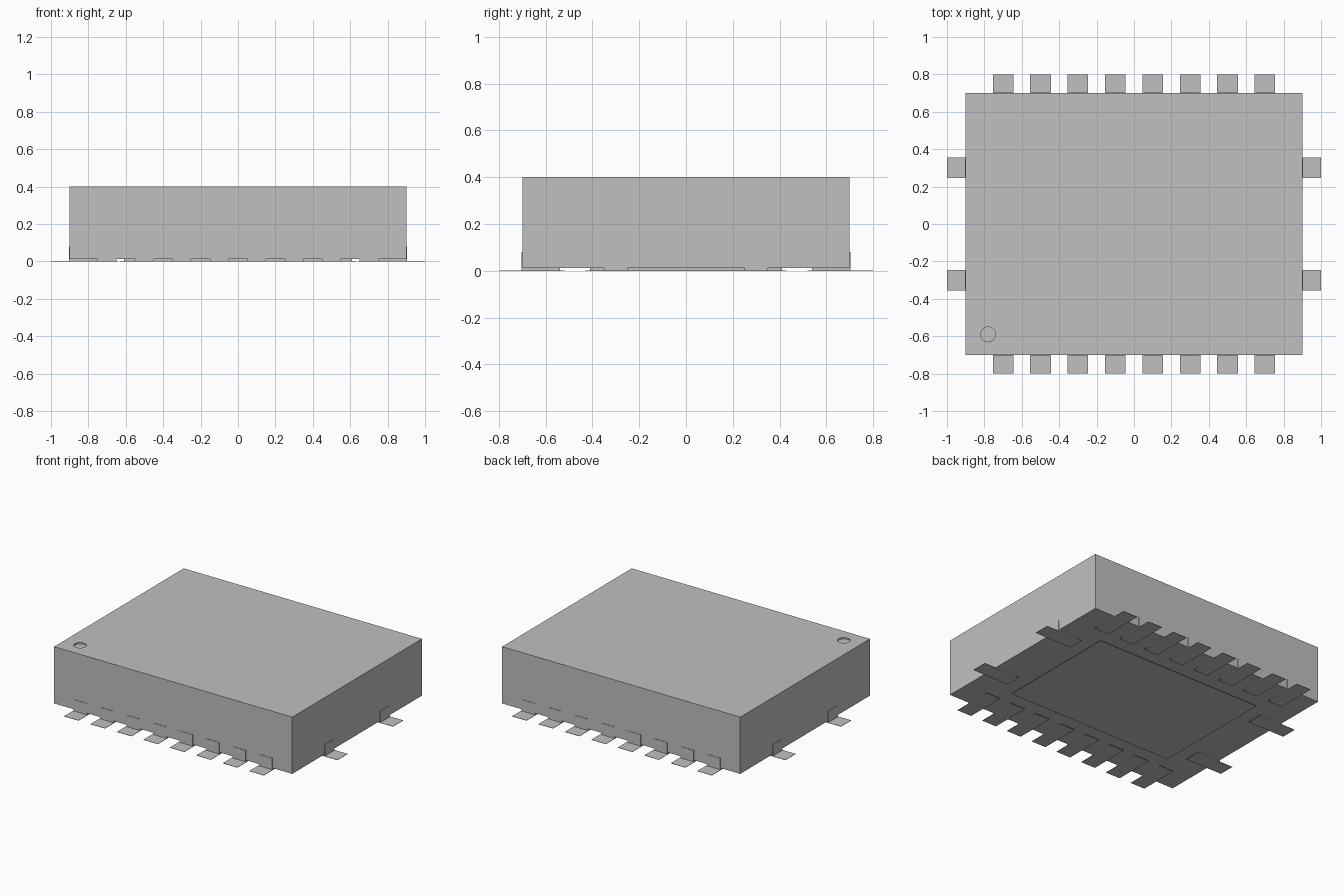
import bpy
import bmesh
import math
from mathutils import Vector

if "Cube" in bpy.data.objects:
    bpy.data.objects.remove(bpy.data.objects["Cube"], do_unlink=True)

GREY = (0.527, 0.527, 0.527, 1.0)
mat = bpy.data.materials.new("plain grey")
mat.use_nodes = True
mat.diffuse_color = GREY
mat.node_tree.nodes["Principled BSDF"].inputs["Base Color"].default_value = GREY

BODY_X, BODY_Y, BODY_BOTTOM, BODY_TOP = 0.9, 0.7, 0.012, 0.4
FILM = 0.002          # thickness of the flat pads
TAB_TOP = 0.08        # height of the contacts on the side walls


def add_box(bm, low, high):
    """Add an axis-aligned box between two corners."""
    low, high = Vector(low), Vector(high)
    verts = bmesh.ops.create_cube(bm, size=1.0)["verts"]
    for v in verts:
        v.co = (low + high) / 2 + v.co * (high - low)
    return verts


def finish(bm, name):
    mesh = bpy.data.meshes.new(name)
    bm.to_mesh(mesh)
    bm.free()
    mesh.materials.append(mat)
    obj = bpy.data.objects.new(name, mesh)
    bpy.context.collection.objects.link(obj)
    return obj


def box(name, low, high):
    bm = bmesh.new()
    add_box(bm, low, high)
    return finish(bm, name)


def edge_contact(name, angle, edge, offset):
    """Foot pad with an L-shaped contact, built along +y and turned to its side."""
    bm = bmesh.new()
    # Flat pad reaching out beyond the package
    add_box(bm, (offset - 0.055, edge - 0.18, 0), (offset + 0.055, edge + 0.1, FILM))
    # Contact under the package and up its wall
    add_box(bm, (offset - 0.05, edge - 0.16, FILM), (offset + 0.05, edge, BODY_BOTTOM))
    add_box(bm, (offset - 0.05, edge, FILM), (offset + 0.05, edge + 0.003, TAB_TOP))
    obj = finish(bm, name)
    obj.rotation_euler.z = angle


# Package with a round recess marking one corner
package = box("package_body", (-BODY_X, -BODY_Y, BODY_BOTTOM), (BODY_X, BODY_Y, BODY_TOP))
bm = bmesh.new()
bmesh.ops.create_cone(bm, cap_ends=True, segments=32, radius1=0.04, radius2=0.04, depth=0.02)
bmesh.ops.translate(bm, verts=bm.verts, vec=(-0.78, -0.59, BODY_TOP))
cutter = finish(bm, "corner_mark_cutter")
cutter.hide_render = True
cutter.display_type = 'WIRE'
cut = package.modifiers.new("corner_mark", 'BOOLEAN')
cut.operation = 'DIFFERENCE'
cut.solver = 'EXACT'
cut.object = cutter
bpy.context.view_layer.objects.active = package
package.select_set(True)
bpy.ops.object.modifier_apply(modifier=cut.name)
bpy.data.objects.remove(cutter, do_unlink=True)
bpy.ops.object.shade_smooth_by_angle(angle=math.radians(30))

# Large centre pads, one on the package and one below it
box("centre_contact", (-0.61, -0.41, FILM), (0.61, 0.41, BODY_BOTTOM))
box("centre_pad", (-0.63, -0.43, 0), (0.63, 0.43, FILM))

# Eight contacts along the front and back
for side, angle in (("back", 0), ("front", math.pi)):
    for i in range(8):
        edge_contact(f"{side}_contact_{i + 1}", angle, BODY_Y, -0.7 + 0.2 * i)

# Two contacts on each end
for side, angle in (("left", -math.pi / 2), ("right", math.pi / 2)):
    for i in range(2):
        edge_contact(f"{side}_contact_{i + 1}", angle, BODY_X, -0.3 + 0.6 * i)
